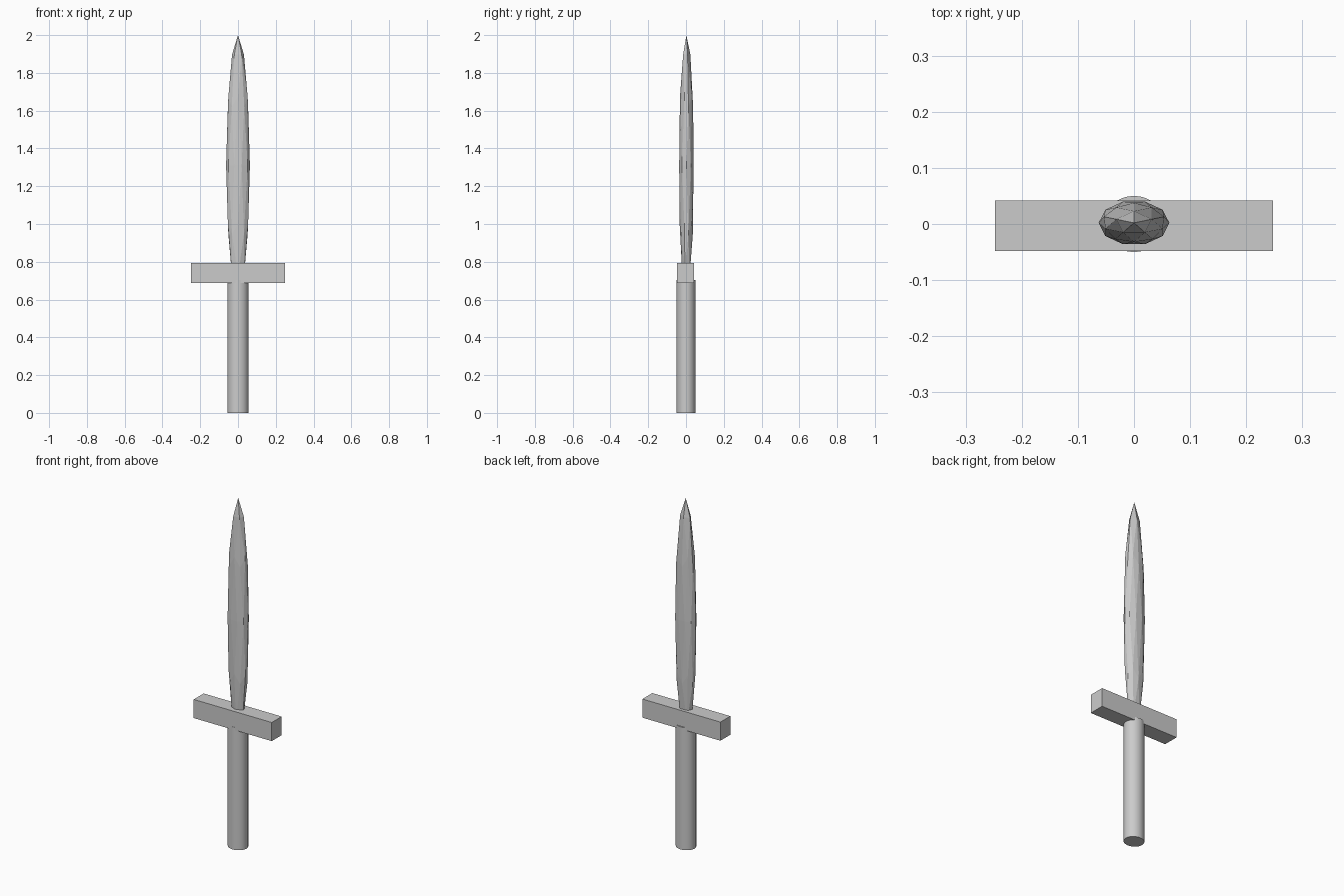
import bpy
import math

if "Cube" in bpy.data.objects:
    bpy.data.objects.remove(bpy.data.objects["Cube"])


def finish(name, scale):
    ob = bpy.context.object
    ob.name = name
    ob.scale = scale
    bpy.ops.object.transform_apply(location=False, rotation=True, scale=True)
    return ob


# Slightly oval grip
bpy.ops.mesh.primitive_cylinder_add(vertices=32, radius=1, depth=1, location=(0, 0, 0.352))
finish("grip", (0.055, 0.05, 0.704))
bpy.ops.object.shade_smooth_by_angle(angle=math.radians(30))

# Crossguard
bpy.ops.mesh.primitive_cube_add(size=1, location=(0, -0.003, 0.741))
finish("crossguard", (0.496, 0.09, 0.107))

# Faceted leaf-shaped blade, its lower end buried in the guard and grip
bpy.ops.mesh.primitive_ico_sphere_add(subdivisions=2, radius=1, location=(0, 0.002, 1.31))
blade = bpy.context.object
blade.rotation_euler.z = math.radians(90)
bpy.ops.object.transform_apply(location=False, rotation=True, scale=False)
finish("blade", (0.063, 0.04, 0.69))
